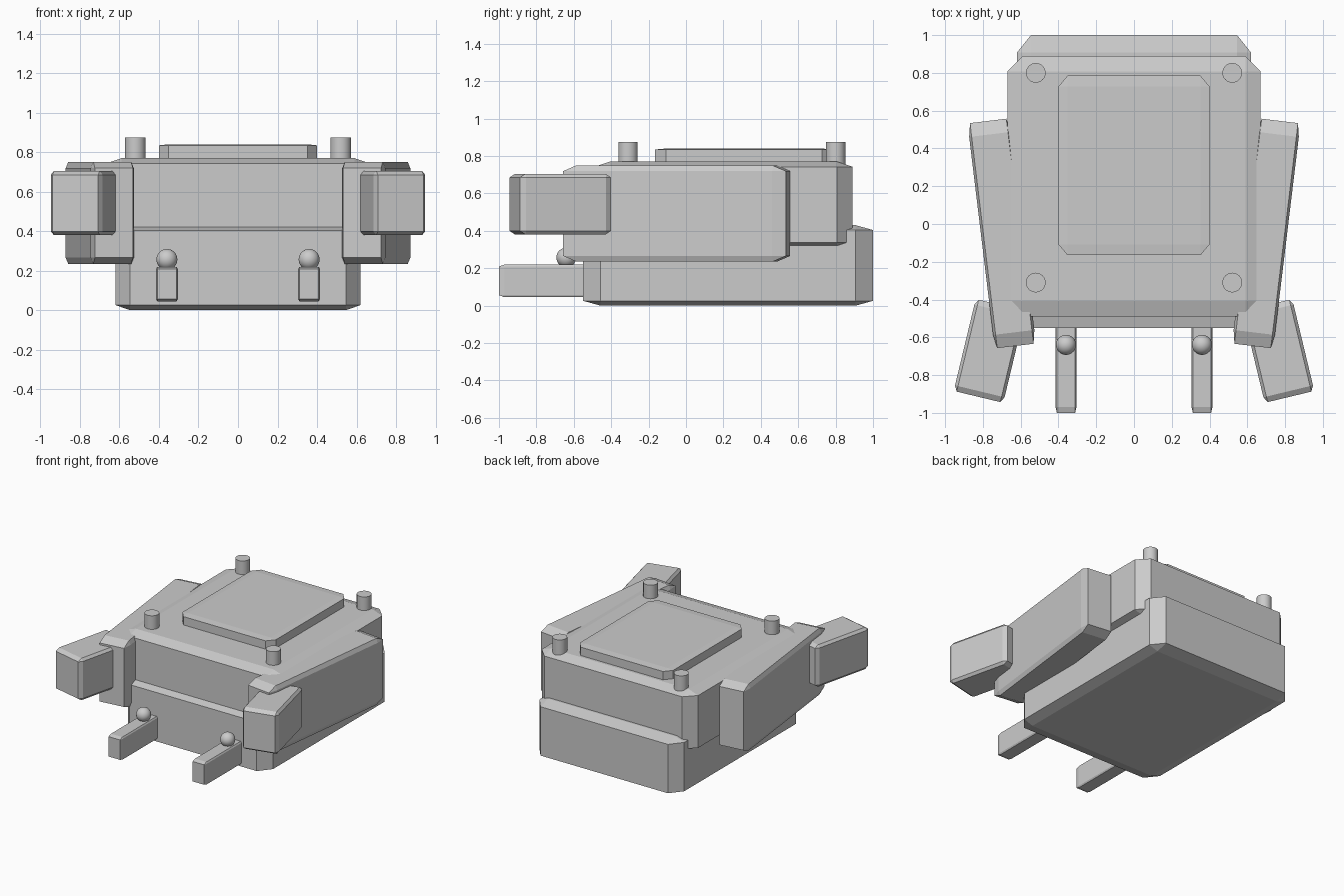
import bpy, bmesh, math
from mathutils import Matrix

if "Cube" in bpy.data.objects:
    bpy.data.objects.remove(bpy.data.objects["Cube"])


def block(name, centre, size, angle=0.0):
    """Chamfered block: a bevelled unit cube stretched to size, so chamfers stretch too."""
    bm = bmesh.new()
    bmesh.ops.create_cube(bm, size=1)
    bmesh.ops.bevel(bm, geom=bm.edges[:], offset=0.06, segments=1,
                    profile=0.5, affect='EDGES')
    bmesh.ops.scale(bm, vec=size, verts=bm.verts)
    mesh = bpy.data.meshes.new(name)
    bm.to_mesh(mesh)
    bm.free()
    ob = bpy.data.objects.new(name, mesh)
    bpy.context.collection.objects.link(ob)
    ob.location = centre
    ob.rotation_euler.z = math.radians(angle)
    return ob


def span(name, x, y, z):
    """Chamfered block from its limits on each axis."""
    lim = (x, y, z)
    return block(name, [(a + b) / 2 for a, b in lim], [b - a for a, b in lim])


# Main body, stacked
span("lower_base", (-0.62, 0.62), (-0.55, 1.0), (0.0, 0.43))
span("upper_body", (-0.67, 0.67), (-0.49, 0.89), (0.31, 0.77))
span("top_plate", (-0.40, 0.40), (-0.165, 0.785), (0.75, 0.84))

for side, s in (("left", -1), ("right", 1)):
    # Slanted side panel and front claw
    block(f"side_panel_{side}", (s * 0.70, -0.05, 0.4925), (0.22, 1.2, 0.515), -s * 6.9)
    block(f"front_claw_{side}", (s * 0.765, -0.672, 0.5425), (0.27, 0.5, 0.325), s * 13.5)

    # Fork with ball
    span(f"fork_{side}", (s * 0.36 - 0.055, s * 0.36 + 0.055), (-1.0, -0.5), (0.045, 0.22))
    bpy.ops.mesh.primitive_uv_sphere_add(segments=32, ring_count=16, radius=0.053,
                                         location=(s * 0.36, -0.64, 0.257))
    bpy.context.object.name = f"fork_ball_{side}"
    bpy.ops.object.shade_smooth()

    # Corner pins
    for end, y in (("front", -0.31), ("back", 0.80)):
        bpy.ops.mesh.primitive_cylinder_add(vertices=32, radius=0.052, depth=0.125,
                                            location=(s * 0.52, y, 0.8125))
        bpy.context.object.name = f"pin_{end}_{side}"
        bpy.ops.object.shade_smooth_by_angle()
